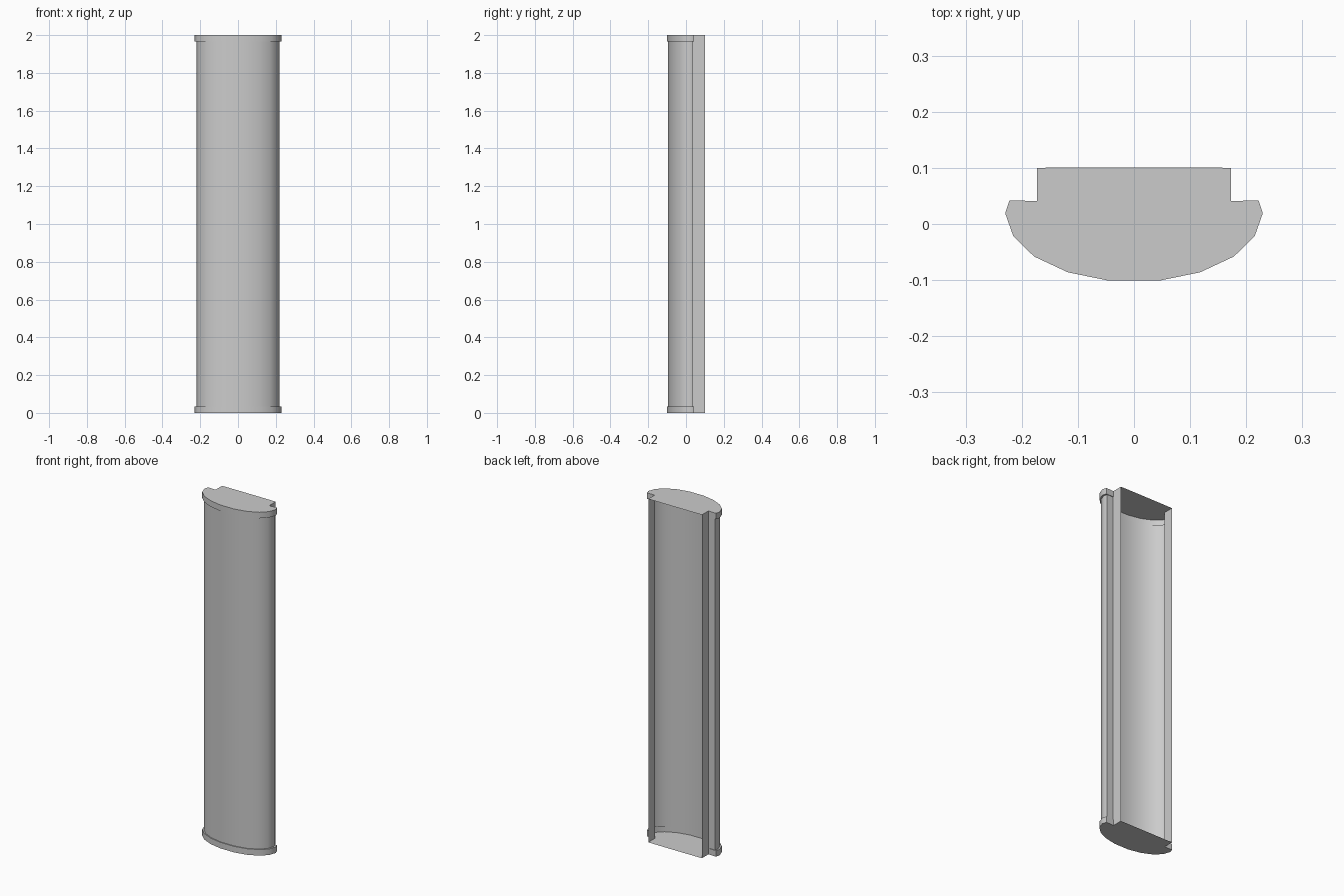
import bpy, bmesh, math

if "Cube" in bpy.data.objects:
    bpy.data.objects.remove(bpy.data.objects["Cube"])

# Right half of the cross-sections, from front centre round to the rear groove
CAP_HALF = [(.045, -.101), (.118, -.086), (.178, -.058), (.215, -.022),
            (.2295, .019), (.222, .042), (.173, .041)]
FACE_HALF = [(.043, -.096), (.113, -.082), (.170, -.055), (.206, -.021),
             (.219, .019), (.213, .038), (.173, .038)]
BACK_HALF = [(.173, .100), (.13, .1007), (.06, .101)]
H, RIM = 2.0, 0.035


def mirrored(half):
    """Full left-front-right outline, counter-clockwise from above."""
    return [(-x, y) for x, y in reversed(half)] + half


def ring(bm, pts, z):
    return [bm.verts.new((x, y, z)) for x, y in pts]


def strip(bm, low, high):
    for i in range(len(low) - 1):
        bm.faces.new((low[i], low[i + 1], high[i + 1], high[i]))


def finish(bm, name):
    me = bpy.data.meshes.new(name)
    bm.to_mesh(me)
    bm.free()
    ob = bpy.data.objects.new(name, me)
    bpy.context.collection.objects.link(ob)
    bpy.ops.object.select_all(action='DESELECT')
    ob.select_set(True)
    bpy.context.view_layer.objects.active = ob
    bpy.ops.object.shade_smooth_by_angle(angle=math.radians(40))


cap, face = mirrored(CAP_HALF), mirrored(FACE_HALF)
back = BACK_HALF + [(-x, y) for x, y in reversed(BACK_HALF)]

# Curved front sheet with its folded rear returns, open at the back
bm = bmesh.new()
strip(bm, ring(bm, face, RIM), ring(bm, face, H - RIM))
finish(bm, "curved_front")

# End caps: flat plate, shallow rim and the narrow ledge down to the sheet
for name, outer, inner, top in (("bottom_cap", 0, RIM, False),
                                ("top_cap", H, H - RIM, True)):
    bm = bmesh.new()
    edge, lip = ring(bm, cap, outer), ring(bm, cap, inner)
    seat = ring(bm, face, inner)
    plate = edge + ring(bm, back, outer)
    if top:
        strip(bm, lip, edge)
        strip(bm, seat, lip)
        bm.faces.new(plate)
    else:
        strip(bm, edge, lip)
        strip(bm, lip, seat)
        bm.faces.new(plate[::-1])
    finish(bm, name)

# Thin side rails running full height along the open back
for name, s in (("left_rail", -1), ("right_rail", 1)):
    bm = bmesh.new()
    pts = [(s * .173, .038), (s * .173, .100)][::s]
    strip(bm, ring(bm, pts, 0), ring(bm, pts, H))
    finish(bm, name)
